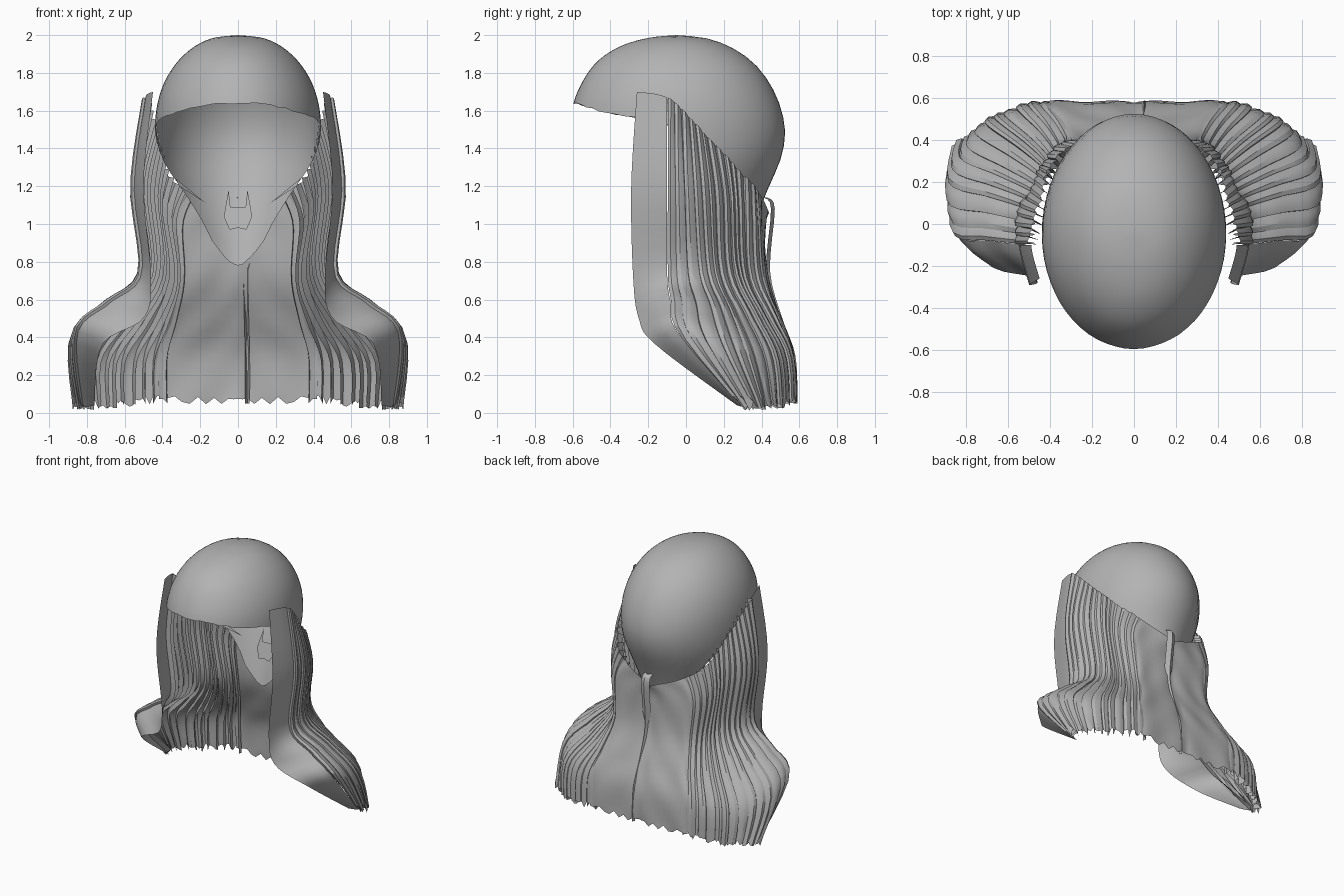
import bpy
import bmesh
import math
import random
from mathutils import Vector

random.seed(4)
default_cube = bpy.data.objects.get("Cube")
if default_cube:
    bpy.data.objects.remove(default_cube, do_unlink=True)

# One plain grey for all the hair
grey = bpy.data.materials.new("hair_grey")
grey.use_nodes = True
grey.diffuse_color = (0.45, 0.45, 0.45, 1)
shader = grey.node_tree.nodes["Principled BSDF"]
shader.inputs["Base Color"].default_value = grey.diffuse_color
shader.inputs["Roughness"].default_value = 0.8


def spline(points, t):
    """Smooth interpolation through a list of vectors, t counted in points."""
    last = len(points) - 1
    i = max(0, min(int(t), last - 1))
    f = t - i
    p1, p2 = points[i], points[i + 1]
    p0 = points[i - 1] if i > 0 else p1
    p3 = points[i + 2] if i + 2 <= last else p2
    m1, m2 = (p2 - p0) / 2, (p3 - p1) / 2
    f2, f3 = f * f, f * f * f
    return (p1 * (2 * f3 - 3 * f2 + 1) + m1 * (f3 - 2 * f2 + f)
            + p2 * (3 * f2 - 2 * f3) + m2 * (f3 - f2))


def lerp_table(table, key):
    for (a, b), (c, d) in zip(table, table[1:]):
        if key <= c:
            return b + (d - b) * (key - a) / (c - a)
    return table[-1][1]


def add_grid(bm, rows):
    """Skin rows of points with quads."""
    verts = [[bm.verts.new(p) for p in row] for row in rows]
    for upper, lower in zip(verts, verts[1:]):
        for j in range(len(upper) - 1):
            bm.faces.new((upper[j], lower[j], lower[j + 1], upper[j + 1]))


def finish(bm, name, mirror=True, angle=40):
    bmesh.ops.remove_doubles(bm, verts=bm.verts, dist=0.0005)
    mesh = bpy.data.meshes.new(name)
    bm.to_mesh(mesh)
    bm.free()
    mesh.materials.append(grey)
    obj = bpy.data.objects.new(name, mesh)
    bpy.context.collection.objects.link(obj)
    if mirror:
        mod = obj.modifiers.new("mirror", 'MIRROR')
        mod.merge_threshold = 0.0005
    bpy.ops.object.select_all(action='DESELECT')
    obj.select_set(True)
    bpy.context.view_layer.objects.active = obj
    bpy.ops.object.shade_smooth_by_angle(angle=math.radians(angle))
    return obj


# Cap: egg-shaped shell; each section is height, half width, back, front
sections = [Vector(s) for s in (
    (2, 0, -.05, -.05), (1.985, .13, .1, -.2), (1.94, .23, .23, -.35),
    (1.86, .32, .35, -.47), (1.75, .39, .44, -.55), (1.62, .43, .5, -.6),
    (1.48, .44, .525, -.6), (1.34, .43, .5, -.58), (1.2, .39, .44, -.55),
    (1.05, .33, .38, -.4), (.9, .27, .33, -.3), (.76, .22, .29, -.2))]
# Lower rim height by angle from the nape round to the brow
rim = ((0, .78), (15, .81), (29, .9), (38, 1.03), (50, 1.18), (65, 1.32),
       (85, 1.5), (110, 1.56), (140, 1.6), (160, 1.64), (180, 1.64))


def rim_station(height):
    low, high = 0, len(sections) - 1
    for _ in range(25):
        mid = (low + high) / 2
        if spline(sections, mid)[0] > height:
            low = mid
        else:
            high = mid
    return low


def cap_column(degrees, steps=20):
    a = math.radians(degrees)
    edge = lerp_table(rim, abs(degrees)) + random.uniform(-.006, .006)
    end = rim_station(edge)
    column = []
    for k in range(steps + 1):
        z, width, back, front = spline(sections, end * k / steps)
        centre = -.05
        reach = back - centre if math.cos(a) > 0 else centre - front
        column.append((width * math.sin(a), centre + reach * math.cos(a), z))
    return column


bm = bmesh.new()
columns = [cap_column(d) for d in range(-180, 180, 6)]
add_grid(bm, columns + columns[:1])
finish(bm, "hair_cap", mirror=False, angle=60)

# Guide paths from crown to hem, ordered from the face round to the back
guides = [[Vector(p) for p in path] for path in (
    ((.45, -.26, 1.7), (.5, -.29, 1.2), (.46, -.28, .72),
     (.5, -.25, .5), (.72, -.16, .36), (.76, .27, .04)),
    ((.49, -.1, 1.67), (.55, -.1, 1.2), (.51, -.1, .74),
     (.68, -.08, .58), (.85, -.04, .42), (.82, .31, .03)),
    ((.46, .02, 1.55), (.54, .05, 1.2), (.5, .08, .75),
     (.68, .14, .56), (.86, .2, .37), (.85, .36, .03)),
    ((.43, .16, 1.41), (.47, .2, 1.15), (.44, .22, .75),
     (.58, .32, .52), (.74, .42, .3), (.74, .46, .03)),
    ((.37, .29, 1.26), (.41, .3, 1.05), (.37, .32, .72),
     (.45, .42, .5), (.56, .52, .3), (.57, .54, .04)),
    ((.24, .39, 1.16), (.3, .4, 1), (.29, .42, .72),
     (.33, .5, .5), (.38, .57, .3), (.38, .585, .06)),
    ((0, .44, 1.06), (0, .42, .95), (0, .43, .72),
     (0, .5, .5), (0, .57, .3), (0, .58, .05)))]


def drape(u, v):
    return spline([spline(path, v) for path in guides], u)


def drape_out(u, v, offset):
    """Point on the drape pushed outward along its normal."""
    e = .02
    u0, v0 = min(max(u, e), 6 - e), min(max(v, e), 5 - e)
    across = drape(u0 + e, v0) - drape(u0 - e, v0)
    down = drape(u0, v0 + e) - drape(u0, v0 - e)
    return drape(u, v) + down.cross(across).normalized() * offset


def add_lock(bm, start, end, fold, lift, steps=22):
    """Flat lock of hair with both long edges folded inward."""
    span = end - start
    profile = ((.03, -fold), (0, lift), (.35, lift + .006),
               (.7, lift), (1, lift - .008), (.94, -fold))
    ragged = [random.uniform(-.012, .035) for _ in profile]
    rows = []
    for k in range(steps + 1):
        v = 5 * k / steps
        row = []
        for (part, offset), rag in zip(profile, ragged):
            p = drape_out(start + span * part, v, offset)
            if k == steps:
                p.z += rag
            row.append(p)
        rows.append(row)
    add_grid(bm, rows)


# Broad lock framing the face and sweeping over the shoulder
bm = bmesh.new()
rows = [[drape(u / 5, 5 * k / 24) for u in range(6)] for k in range(25)]
add_grid(bm, rows)
finish(bm, "front_lock")

# Narrow pleated locks around the sides
bm = bmesh.new()
position = 1.03
while position < 4.9:
    width = random.uniform(.2, .36)
    add_lock(bm, position, position + width, .035, random.uniform(0, .018))
    position += width * .97
finish(bm, "side_locks", angle=30)

# Gently rippled sheet down the back
bm = bmesh.new()
rows = []
for k in range(25):
    v = 5 * k / 24
    row = []
    for j in range(13):
        u = 4.85 + 1.15 * j / 12
        ripple = .007 * math.sin(9 * u + 2 * v) * math.sin(2.3 * v)
        p = drape_out(u, v, ripple)
        if j == 12:
            p.x = 0
        if k == 24:
            p.z += random.uniform(-.01, .03)
        row.append(p)
    rows.append(row)
add_grid(bm, rows)
finish(bm, "back_sheet")

# Thin lock along the seam at the nape
bm = bmesh.new()
seam = [Vector(p) for p in ((.03, .43, 1.14), (.035, .47, 1.08), (.04, .445, .75),
                            (.045, .51, .5), (.05, .58, .3), (.05, .59, .05))]
rows = []
for k in range(21):
    p = spline(seam, k / 4)
    half = .035 if k < 8 else .012
    rows.append([p + Vector((-half, -.02, 0)), p, p + Vector((half, -.02, 0))])
add_grid(bm, rows)
finish(bm, "nape_lock", mirror=False)

# Small loose tips showing inside the cap
bm = bmesh.new()
for tip in (((0, .32, .98), (.045, .32, .97), (.075, .34, 1.04), (.05, .39, 1.18),
             (.04, .36, 1.09), (0, .36, 1.09)),
            ((.17, .31, 1.11), (.31, .22, 1.2), (.33, .22, 1.24))):
    bm.faces.new([bm.verts.new(p) for p in tip])
finish(bm, "inner_tips")
